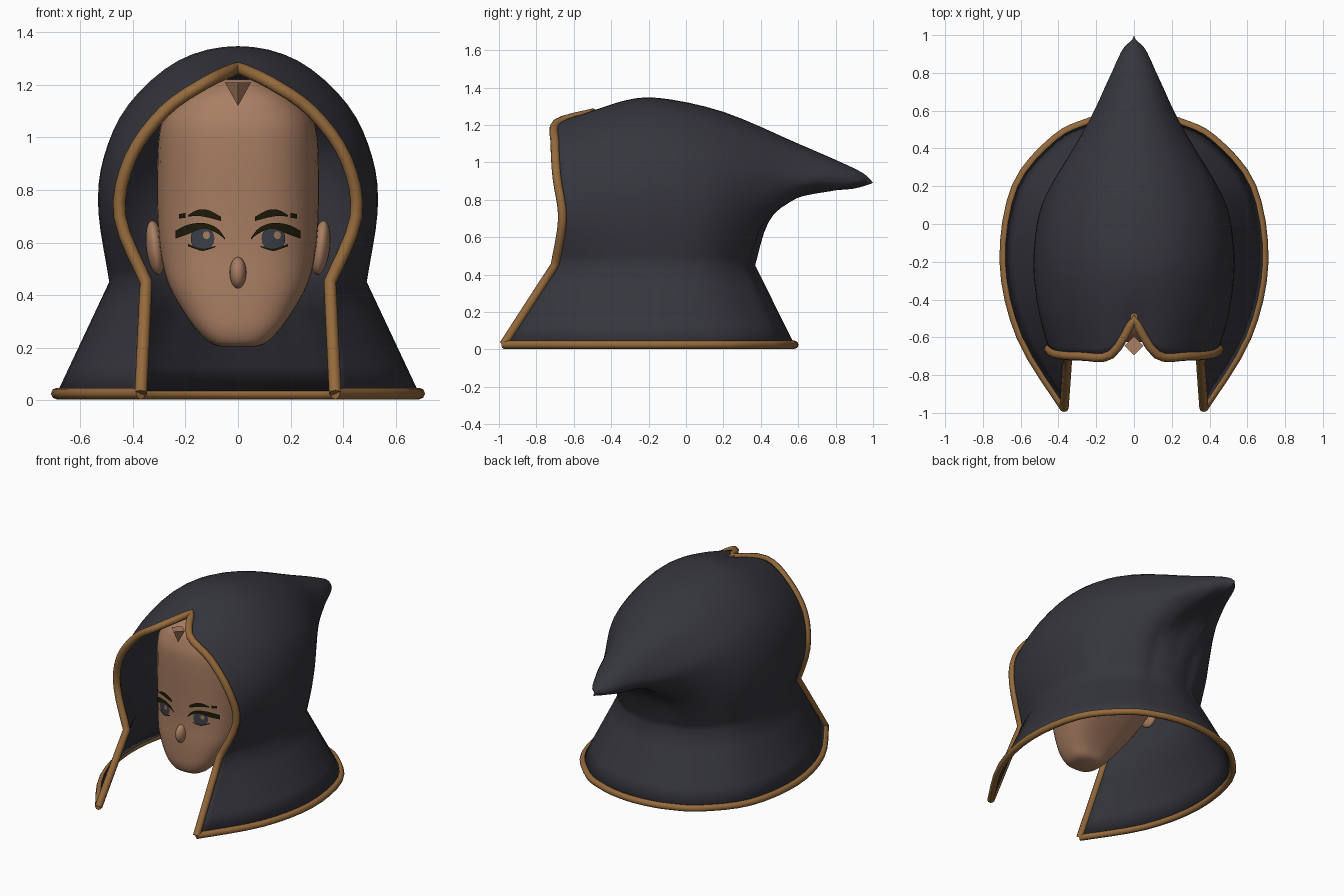
import bpy, bmesh, math
from mathutils import Vector

cube = bpy.data.objects.get("Cube")
if cube:
    bpy.data.objects.remove(cube, do_unlink=True)


def material(name, rgb):
    mat = bpy.data.materials.new(name)
    mat.use_nodes = True
    mat.diffuse_color = (*rgb, 1)
    mat.node_tree.nodes["Principled BSDF"].inputs["Base Color"].default_value = (*rgb, 1)
    return mat


CLOTH = material("charcoal cloth", (0.036, 0.036, 0.047))
TRIM = material("bronze trim", (0.30, 0.145, 0.045))
SKIN = material("tan skin", (0.40, 0.21, 0.125))
LASH = material("dark lash", (0.012, 0.011, 0.003))
IRIS = material("slate iris", (0.048, 0.052, 0.07))


def finish(obj, mat, angle=50):
    obj.data.materials.append(mat)
    bpy.ops.object.select_all(action='DESELECT')
    obj.select_set(True)
    bpy.context.view_layer.objects.active = obj
    bpy.ops.object.shade_smooth_by_angle(angle=math.radians(angle))
    return obj


def mesh_object(name, verts, faces):
    mesh = bpy.data.meshes.new(name)
    mesh.from_pydata([tuple(v) for v in verts], [], faces)
    obj = bpy.data.objects.new(name, mesh)
    bpy.context.collection.objects.link(obj)
    return obj


def grid_faces(rows, cols, wrap=False):
    last = cols if wrap else cols - 1
    return [(r * cols + c, r * cols + (c + 1) % cols,
             (r + 1) * cols + (c + 1) % cols, (r + 1) * cols + c)
            for r in range(rows - 1) for c in range(last)]


def spline(points, steps, after=None):
    """Smooth curve through the points; 'after' sets the tangent at the end."""
    pts = [Vector(p) for p in points]
    pts = [pts[0]] + pts + [after if after is not None else pts[-1]]
    out = []
    for a, b, c, d in zip(pts, pts[1:], pts[2:], pts[3:]):
        for i in range(steps):
            t = i / steps
            out.append(0.5 * (2 * b + (c - a) * t + (2 * a - 5 * b + 4 * c - d) * t * t
                              + (3 * b - a - 3 * c + d) * t ** 3))
    return out + [pts[-2]]


def flip(v):
    return Vector((-v[0], v[1], v[2]))


# Hood: half patch of rib curves, neck to crest, from the face opening to the back
ribs = [
    [(.35, -.70, .45), (.45, -.66, .7), (.41, -.69, .92), (.28, -.70, 1.1), (.12, -.69, 1.21), (0, -.5, 1.265)],
    [(.45, -.45, .45), (.51, -.42, .7), (.49, -.44, .92), (.38, -.44, 1.12), (.2, -.41, 1.27), (0, -.35, 1.325)],
    [(.49, -.15, .45), (.53, -.15, .72), (.51, -.15, .92), (.42, -.15, 1.12), (.23, -.15, 1.29), (0, -.15, 1.345)],
    [(.43, .12, .45), (.47, .14, .7), (.45, .17, .9), (.38, .2, 1.05), (.22, .2, 1.21), (0, .2, 1.27)],
    [(.25, .3, .45), (.27, .38, .68), (.25, .5, .84), (.22, .57, .93), (.13, .6, 1.05), (0, .6, 1.1)],
    [(.14, .34, .45), (.15, .42, .68), (.14, .6, .82), (.14, .75, .9), (.09, .81, .97), (0, .83, 1)],
    [(.07, .36, .45), (.07, .44, .68), (.07, .58, .805), (.07, .83, .86), (.05, .94, .9), (0, .95, .94)],
    [(0, .37, .45), (0, .44, .68), (0, .56, .8), (0, .75, .845), (0, .9, .86), (0, 1, .89)],
]
hem = [(.37, -.975), (.6, -.6), (.69, -.2), (.625, .2), (.42, .45), (.24, .54), (.12, .57), (0, .58)]

columns = []
for i, (rib, (hx, hy)) in enumerate(zip(ribs, hem)):
    low, neck = Vector((hx, hy, .025)), Vector(rib[0])
    cape = [low.lerp(neck, t / 4) for t in range(4)]
    crest_tangent = None if i == 0 else flip(rib[-2])
    columns.append(cape + spline(rib, 4, crest_tangent))

rows = []
for level in zip(*columns):
    rows.append(spline(level, 4, flip(level[-2])))
verts = [v for row in rows for v in row]
hood = mesh_object("hood", verts, grid_faces(len(rows), len(rows[0])))
bm = bmesh.new()
bm.from_mesh(hood.data)
bmesh.ops.remove_doubles(bm, verts=bm.verts, dist=0.0005)
bm.to_mesh(hood.data)
bm.free()
mirror = hood.modifiers.new("mirror", 'MIRROR')
mirror.use_clip = True
mirror.merge_threshold = 0.002
thickness = hood.modifiers.new("thickness", 'SOLIDIFY')
thickness.thickness = 0.012
thickness.offset = -1
finish(hood, CLOTH)


# Trim tubes along the opening and the hem
def tube(name, points, radius):
    curve = bpy.data.curves.new(name, 'CURVE')
    curve.dimensions = '3D'
    curve.bevel_depth = radius
    curve.bevel_resolution = 2
    curve.use_fill_caps = True
    line = curve.splines.new('POLY')
    line.points.add(len(points) - 1)
    for point, co in zip(line.points, points):
        point.co = (*co, 1)
    obj = bpy.data.objects.new(name, curve)
    bpy.context.collection.objects.link(obj)
    curve.materials.append(TRIM)


edge = columns[0]
tube("opening_trim", edge + [flip(v) for v in reversed(edge[:-1])], 0.024)
bottom = rows[0]
tube("hem_trim", bottom + [flip(v) for v in reversed(bottom[:-1])], 0.022)

bpy.ops.mesh.primitive_cube_add(size=0.032, location=(0, -.49, 1.262))
knot = bpy.context.object
knot.name = "peak_knot"
finish(knot, TRIM, 30)

# Head: stacked rounded rings of (height, half width, front, back)
profile = [(.205, .07, -.56, -.44), (.22, .11, -.59, -.4), (.27, .16, -.61, -.36),
           (.34, .21, -.615, -.28), (.44, .265, -.615, -.15), (.56, .295, -.61, 0),
           (.72, .308, -.615, .1), (.9, .308, -.625, .13), (1.02, .3, -.625, .1),
           (1.09, .275, -.61, .05), (1.16, .21, -.58, -.02), (1.22, .1, -.5, -.12)]
head_rows = spline(profile, 3)
POWER = 2.6
SEGMENTS = 40


def rounded(value):
    return math.copysign(abs(value) ** (2 / POWER), value)


verts = []
for z, w, front, back in head_rows:
    for k in range(SEGMENTS):
        a = math.tau * k / SEGMENTS
        verts.append((w * rounded(math.cos(a)),
                      (front + back) / 2 + (back - front) / 2 * rounded(math.sin(a)), z))
faces = grid_faces(len(head_rows), SEGMENTS, wrap=True)
faces += [tuple(reversed(range(SEGMENTS))), tuple(range(len(verts) - SEGMENTS, len(verts)))]
finish(mesh_object("head", verts, faces), SKIN)


def face_y(x, z):
    """Depth of the front of the head at a point."""
    for a, b in zip(head_rows, head_rows[1:]):
        if a[0] <= z <= b[0]:
            _, w, front, back = a.lerp(b, (z - a[0]) / (b[0] - a[0]))
            depth = max(0, 1 - abs(x / w) ** POWER) ** (1 / POWER)
            return (front + back) / 2 - (back - front) / 2 * depth


def ball(name, location, scale, tilt=0):
    bpy.ops.mesh.primitive_uv_sphere_add(segments=20, ring_count=12, location=location,
                                         rotation=(0, tilt, 0))
    obj = bpy.context.object
    obj.name = name
    obj.scale = scale
    finish(obj, SKIN)


ball("nose", (0, -.61, .485), (.032, .05, .06))
for side, s in (("left", 1), ("right", -1)):
    ball(side + "_ear", (s * .315, -.22, .58), (.035, .075, .105), s * .12)

# Faceted point under the peak of the opening
bpy.ops.mesh.primitive_cone_add(vertices=4, radius1=.05, radius2=0, depth=.09,
                                location=(0, -.645, 1.165), rotation=(math.pi, 0, 0))
point = bpy.context.object
point.name = "forehead_point"
finish(point, SKIN, 20)


# Painted face details: thin strips of (x, z, half height) laid on the face
def strip(name, s, path, mat, lift=0.007):
    verts = []
    for x, z, h in path:
        for zz in (z - h, z + h):
            verts.append((s * x, face_y(x, zz) - lift, zz))
    order = (0, 2, 3, 1) if s > 0 else (0, 1, 3, 2)
    faces = [tuple(2 * i + o for o in order) for i in range(len(path) - 1)]
    obj = mesh_object(name, verts, faces)
    obj.data.materials.append(mat)


def disc(x, z, rx, rz):
    angles = [math.pi * k / 14 for k in range(15)]
    return [(x - rx * math.cos(a), z, rz * math.sin(a)) for a in angles]


upper_lash = [(.05, .615, .003), (.08, .645, .01), (.13, .663, .011), (.19, .65, .018), (.237, .63, .015)]
lower_lash = [(.085, .585, .002), (.135, .573, .004), (.19, .59, .004)]
brow = [(.065, .69, .008), (.11, .708, .014), (.15, .713, .012), (.19, .702, .003)]
brow_end = [(.2, .703, .01), (.225, .7, .008)]
for side, s in (("left", 1), ("right", -1)):
    strip(side + "_iris", s, disc(.135, .615, .045, .047), IRIS, 0.005)
    strip(side + "_eye_glint", s, disc(.135 + s * .015, .628, .013, .015), SKIN, 0.008)
    strip(side + "_upper_lash", s, spline(upper_lash, 4), LASH)
    strip(side + "_lower_lash", s, spline(lower_lash, 4), LASH)
    strip(side + "_brow", s, spline(brow, 4), LASH)
    strip(side + "_brow_end", s, brow_end, LASH)
